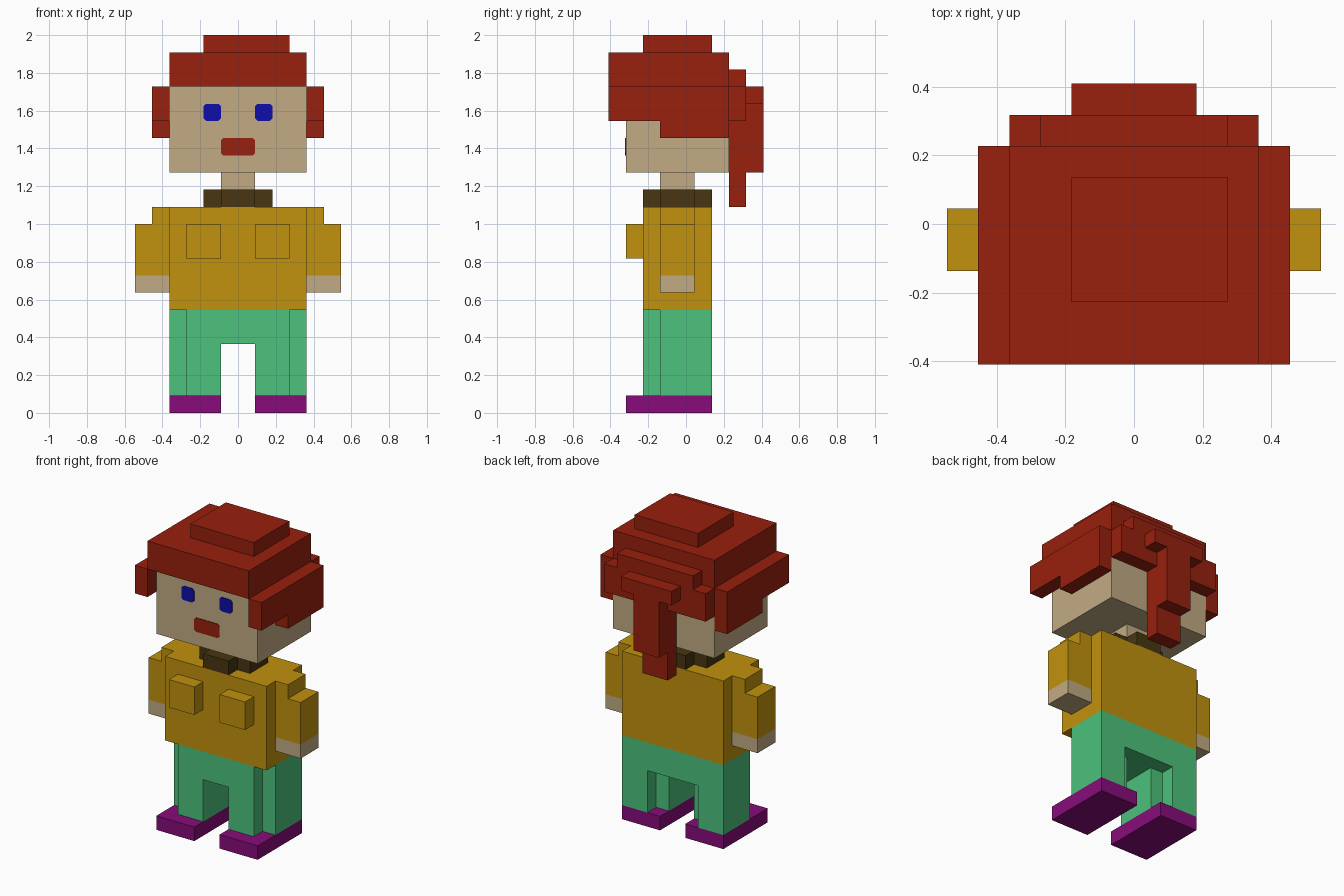
import bpy, bmesh
from mathutils import Vector

cube = bpy.data.objects.get("Cube")
if cube:
    bpy.data.objects.remove(cube, do_unlink=True)

V = 1 / 11  # one block; the figure is 22 blocks tall


def material(name, rgb):
    lin = [(c / 255 / 12.92) if c / 255 <= 0.04045 else ((c / 255 + 0.055) / 1.055) ** 2.4 for c in rgb]
    m = bpy.data.materials.new(name)
    m.use_nodes = True
    m.diffuse_color = (*lin, 1)
    m.node_tree.nodes["Principled BSDF"].inputs["Base Color"].default_value = (*lin, 1)
    return m


RED = material("hair red", (152, 32, 14))
SKIN = material("skin tan", (193, 171, 131))
YELLOW = material("shirt mustard", (193, 145, 14))
BROWN = material("collar brown", (72, 54, 18))
GREEN = material("trousers green", (76, 194, 124))
PURPLE = material("shoes purple", (135, 12, 122))
BLUE = material("eyes blue", (14, 14, 170))


def prism(name, mat, axis, pts, lo, hi, side=1):
    """Extrude a block-unit outline along an axis; side=-1 mirrors it in x."""
    place = {"x": lambda a, b, h: (h, a, b),
             "y": lambda a, b, h: (a, h, b),
             "z": lambda a, b, h: (a, b, h)}[axis]
    bm = bmesh.new()
    base = bm.faces.new([bm.verts.new(Vector(place(a, b, lo)) * V) for a, b in pts])
    res = bmesh.ops.extrude_face_region(bm, geom=[base], use_keep_orig=True)
    step = Vector(place(0, 0, hi - lo)) * V
    bmesh.ops.translate(bm, vec=step, verts=[e for e in res["geom"] if isinstance(e, bmesh.types.BMVert)])
    for v in bm.verts:
        v.co.x *= side
    bmesh.ops.recalc_face_normals(bm, faces=bm.faces)
    me = bpy.data.meshes.new(name)
    bm.to_mesh(me)
    bm.free()
    me.materials.append(mat)
    ob = bpy.data.objects.new(name, me)
    bpy.context.collection.objects.link(ob)
    return ob


def box(name, mat, x, y, z, side=1):
    pts = [(x[0], y[0]), (x[1], y[0]), (x[1], y[1]), (x[0], y[1])]
    return prism(name, mat, "z", pts, *z, side)


def plate(name, mat, x, z, side=1):
    """Thin face detail with clipped corners."""
    c = 0.14
    (a, b), (d, e) = x, z
    pts = [(a + c, d), (b - c, d), (b, d + c), (b, e - c),
           (b - c, e), (a + c, e), (a, e - c), (a, d + c)]
    return prism(name, mat, "y", pts, -3.54, -3.5, side)


# Head and neck
box("head", SKIN, (-4, 4), (-3.5, 2.5), (14, 19))
box("neck", SKIN, (-1, 1), (-1.5, 0.5), (13, 14))
plate("mouth", RED, (-1, 1), (15, 16))

# Hair: crown, top block, stepped back layer, ponytail
box("hair_crown", RED, (-4, 4), (-4.5, 2.5), (19, 21))
box("hair_top", RED, (-2, 3), (-2.5, 1.5), (21, 22))
prism("hair_back", RED, "y",
      [(-4, 17), (-1, 17), (-1, 12), (1, 12), (1, 17), (4, 17),
       (4, 19), (3, 19), (3, 20), (-3, 20), (-3, 19), (-4, 19)], 2.5, 3.5)
prism("ponytail", RED, "y",
      [(-1, 14), (1, 14), (1, 18), (2, 18), (2, 19), (-2, 19), (-2, 18), (-1, 18)], 3.5, 4.5)

# Torso, collar and hips
prism("collar", BROWN, "z",
      [(-1, -2.5), (1, -2.5), (1, -1.5), (2, -1.5), (2, 0.5), (1, 0.5),
       (1, 1.5), (-1, 1.5), (-1, 0.5), (-2, 0.5), (-2, -1.5), (-1, -1.5)], 12, 13)
box("torso", YELLOW, (-4, 4), (-2.5, 1.5), (6, 12))
prism("hips", GREEN, "z",
      [(-3, -2.5), (3, -2.5), (3, -1.5), (4, -1.5), (4, 1.5),
       (-4, 1.5), (-4, -1.5), (-3, -1.5)], 4, 6)

# Paired parts
for word, s in (("left", 1), ("right", -1)):
    plate(f"{word}_eye", BLUE, (1, 2), (17, 18), s)
    prism(f"{word}_side_hair", RED, "x",
          [(-4.5, 17), (-1.5, 17), (-1.5, 16), (2.5, 16), (2.5, 19), (-4.5, 19)], 4, 5, s)
    prism(f"{word}_sleeve", YELLOW, "y",
          [(4, 8), (6, 8), (6, 11), (5, 11), (5, 12), (4, 12)], -1.5, 0.5, s)
    box(f"{word}_hand", SKIN, (4, 6), (-1.5, 0.5), (7, 8), s)
    box(f"{word}_pocket", YELLOW, (1, 3), (-3.5, -2.5), (9, 11), s)
    prism(f"{word}_leg", GREEN, "z",
          [(1, -2.5), (3, -2.5), (3, -1.5), (4, -1.5), (4, 1.5),
           (2, 1.5), (2, 0.5), (1, 0.5)], 1, 4, s)
    box(f"{word}_shoe", PURPLE, (1, 4), (-3.5, 1.5), (0, 1), s)
